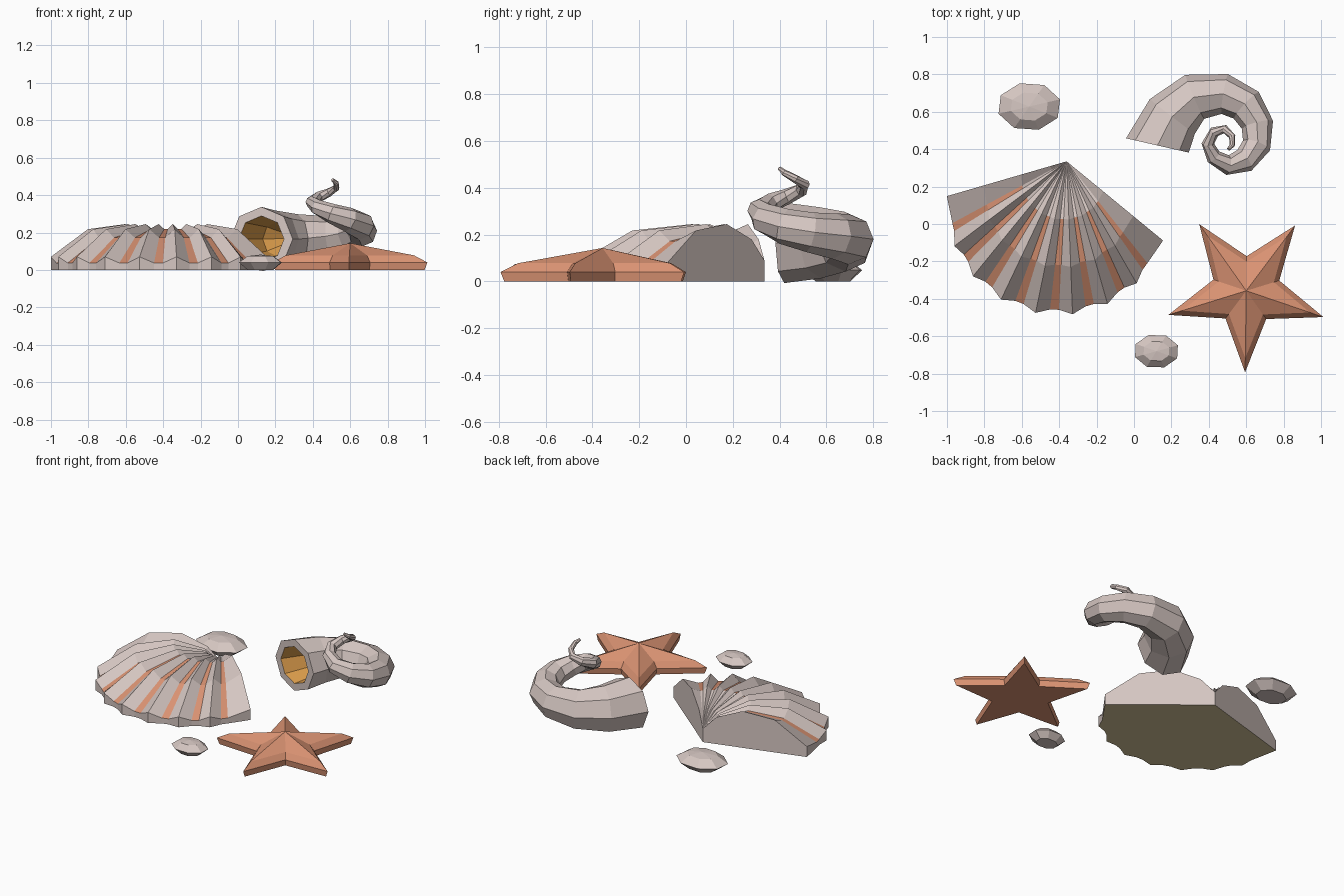
import bpy, bmesh
from math import sin, cos, pi, radians
from mathutils import Vector

cube = bpy.data.objects.get("Cube")
if cube:
    bpy.data.objects.remove(cube)


def material(name, rgb):
    m = bpy.data.materials.new(name)
    m.use_nodes = True
    col = (*rgb, 1)
    m.diffuse_color = col
    bsdf = next(n for n in m.node_tree.nodes if n.type == 'BSDF_PRINCIPLED')
    bsdf.inputs["Base Color"].default_value = col
    bsdf.inputs["Roughness"].default_value = 0.9
    return m


SHELL = material("pale shell", (0.67, 0.57, 0.54))
CORAL = material("coral", (0.70, 0.29, 0.17))
AMBER = material("amber lining", (0.70, 0.33, 0.07))
SAND = material("sandy underside", (0.66, 0.55, 0.31))


def finish(name, bm, mats):
    bmesh.ops.recalc_face_normals(bm, faces=bm.faces)
    me = bpy.data.meshes.new(name)
    bm.to_mesh(me)
    bm.free()
    for m in mats:
        me.materials.append(m)
    ob = bpy.data.objects.new(name, me)
    bpy.context.collection.objects.link(ob)
    return ob


def bridge(bm, a, b, mat=0):
    """Join two closed rings of equal length."""
    n = len(a)
    for i in range(n):
        j = (i + 1) % n
        bm.faces.new((a[i], a[j], b[j], b[i])).material_index = mat


def fan(bm, ring, tip, mat=0):
    """Close a ring with triangles to a tip point."""
    t = bm.verts.new(tip)
    for i in range(len(ring)):
        bm.faces.new((ring[i], ring[(i + 1) % len(ring)], t)).material_index = mat


# Ribbed fan shell: columns of (angle, is_valley) spread around the hinge
def fan_shell():
    hinge, axis, half, rib, groove = Vector((-0.36, 0.335, 0)), 258.4, 62.2, 13.8, 1.7
    columns = [(-half, False)]
    for k in range(8):
        v = (k - 3.5) * rib
        columns += [(v - groove, True), (v + groove, True)]
        if k < 7:
            columns.append((v + rib / 2, False))
    columns.append((half, False))
    # (fraction of length, crest height, valley height)
    rings = [(0.13, 0.18, 0.168), (0.38, 0.245, 0.218),
             (0.69, 0.218, 0.172), (1, 0.07, 0.037)]
    bm = bmesh.new()
    top = bm.verts.new(hinge + Vector((0, 0, 0.09)))
    base = bm.verts.new(hinge)
    grid, floor = [], []
    for d, valley in columns:
        bulge = (cos(radians(d)) - cos(radians(half))) / (1 - cos(radians(half)))
        length = 0.667 + 0.16 * bulge
        a = radians(axis + d)
        col = []
        for f, crest, low in rings:
            r = f * length * (1 - 0.035 * f * valley)
            col.append(bm.verts.new(hinge + Vector((r * cos(a), r * sin(a), low if valley else crest))))
        grid.append(col)
        floor.append(bm.verts.new((col[-1].co.x, col[-1].co.y, 0)))
    for i in range(len(columns) - 1):
        a, b = grid[i], grid[i + 1]
        stripe = columns[i][1] and columns[i + 1][1]
        bm.faces.new((top, a[0], b[0]))
        for k in range(3):
            f = bm.faces.new((a[k], a[k + 1], b[k + 1], b[k]))
            f.material_index = 1 if stripe and k > 0 else 0
        bm.faces.new((a[3], floor[i], floor[i + 1], b[3]))
    for e in (0, -1):
        bm.faces.new([base, top] + grid[e] + [floor[e]])
    bm.faces.new([base] + floor).material_index = 2
    finish("fan_shell", bm, [SHELL, CORAL, SAND])


# Starfish: stacked star outlines with a raised centre
def starfish():
    cx, cy = 0.6, -0.357
    bm = bmesh.new()

    def star(tip, notch, z):
        ring = []
        for i in range(10):
            a = radians(53.2 + 36 * i)
            r = notch if i % 2 else tip
            ring.append(bm.verts.new((cx + r * cos(a), cy + r * sin(a), z)))
        return ring

    low, mid, up = star(0.42, 0.178, 0), star(0.436, 0.185, 0.04), star(0.36, 0.155, 0.078)
    bm.faces.new(low)
    bridge(bm, low, mid)
    bridge(bm, mid, up)
    fan(bm, up, (cx, cy, 0.143))
    finish("starfish", bm, [CORAL])


# Coiled shell: tapering eight-sided tube along a rising spiral
def coiled_shell():
    path = [(0.125, 0.42, 0.165, 0.172), (0.205, 0.575, 0.165, 0.152),
            (0.325, 0.68, 0.17, 0.128), (0.485, 0.695, 0.18, 0.108),
            (0.6, 0.635, 0.193, 0.098), (0.66, 0.53, 0.21, 0.086),
            (0.655, 0.42, 0.235, 0.077), (0.59, 0.34, 0.268, 0.067),
            (0.5, 0.315, 0.302, 0.053), (0.425, 0.36, 0.335, 0.042),
            (0.395, 0.43, 0.362, 0.034), (0.43, 0.493, 0.39, 0.029),
            (0.487, 0.507, 0.414, 0.023), (0.525, 0.467, 0.438, 0.018),
            (0.525, 0.42, 0.465, 0.014), (0.505, 0.4, 0.483, 0.009)]
    pts = [Vector(p[:3]) for p in path]
    bm = bmesh.new()

    def ring(i, scale=1.0):
        t = pts[min(i + 1, len(pts) - 1)] - pts[max(i - 1, 0)]
        if i == 0:
            t = Vector((0.22, 0.97, 0))
        t.normalize()
        side = t.cross(Vector((0, 0, 1))).normalized()
        up = side.cross(t)
        r = path[i][3] * scale
        return [bm.verts.new(pts[i] + r * (cos(k * pi / 4) * side + sin(k * pi / 4) * up))
                for k in range(8)]

    rings = [ring(i) for i in range(len(pts))]
    for a, b in zip(rings, rings[1:]):
        bridge(bm, a, b)
    bm.faces.new(rings[-1])
    # mouth rim and lining
    lip, throat = ring(0, 0.72), ring(1, 0.6)
    bridge(bm, rings[0], lip)
    bridge(bm, lip, throat, 1)
    fan(bm, throat, pts[2], 1)
    finish("coiled_shell", bm, [SHELL, AMBER])


# Pebbles: faceted eight-sided stones
def pebble(name, x, y, rx, ry, h, turn):
    bm = bmesh.new()
    rings = []
    for s, z in ((0.6, 0), (1, 0.48), (0.6, 0.9)):
        ring = []
        for k in range(8):
            a = k * pi / 4 + turn
            ring.append(bm.verts.new((x + s * rx * cos(a), y + s * ry * sin(a), z * h)))
        rings.append(ring)
    bm.faces.new(rings[0])
    bridge(bm, rings[0], rings[1])
    bridge(bm, rings[1], rings[2])
    fan(bm, rings[2], (x, y, h))
    finish(name, bm, [SHELL])


fan_shell()
starfish()
coiled_shell()
pebble("large_pebble", -0.56, 0.628, 0.172, 0.13, 0.1, 0.3)
pebble("small_pebble", 0.12, -0.68, 0.122, 0.092, 0.082, 0.35)
